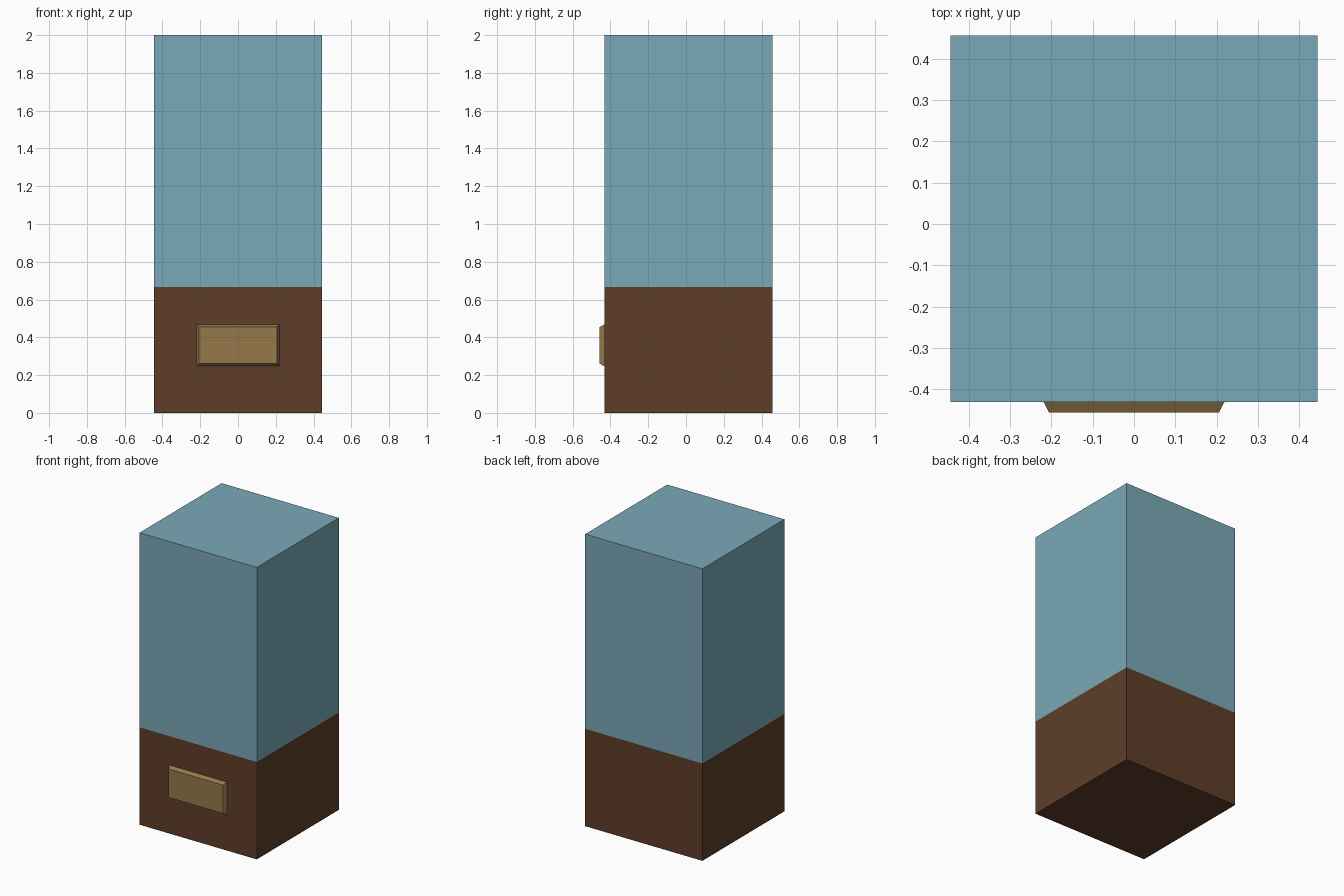
import bpy, bmesh

if "Cube" in bpy.data.objects:
    bpy.data.objects.remove(bpy.data.objects["Cube"])

HALF = 0.444                      # half width of the case
Y_FRONT, Y_BACK = -0.431, 0.457   # case front and back
Y_PLAQUE = -0.457                 # plaque face
Z_SPLIT, Z_TOP = 0.667, 2.0


def material(name, rgb):
    mat = bpy.data.materials.new(name)
    mat.diffuse_color = (*rgb, 1)
    mat.use_nodes = True
    mat.node_tree.nodes["Principled BSDF"].inputs["Base Color"].default_value = mat.diffuse_color
    return mat


def box(name, x, y, z, mat, inset=0.0):
    """Box from (min, max) ranges; the -y face can be inset to make a bevelled slab."""
    bm = bmesh.new()
    bmesh.ops.create_cube(bm, size=1)
    for v in bm.verts:
        front = v.co.y < 0
        pos = [r[1] if c > 0 else r[0] for c, r in zip(v.co, (x, y, z))]
        if front:
            pos[0] -= inset if v.co.x > 0 else -inset
            pos[2] -= inset if v.co.z > 0 else -inset
        v.co = pos
    mesh = bpy.data.meshes.new(name)
    bm.to_mesh(mesh)
    bm.free()
    mesh.materials.append(mat)
    obj = bpy.data.objects.new(name, mesh)
    bpy.context.collection.objects.link(obj)
    return obj


wood = material("dark_wood", (0.112, 0.048, 0.022))
glass = material("blue_glass", (0.195, 0.397, 0.479))
brass = material("brass", (0.305, 0.191, 0.069))

# Wooden pedestal
box("pedestal", (-HALF, HALF), (Y_FRONT, Y_BACK), (0, Z_SPLIT), wood)

# Glass display case
box("glass_case", (-HALF, HALF), (Y_FRONT, Y_BACK), (Z_SPLIT, Z_TOP), glass)

# Blank plaque with sloping edges on the pedestal front
box("plaque", (-0.219, 0.219), (Y_PLAQUE, Y_FRONT), (0.247, 0.469), brass, inset=0.0135)
